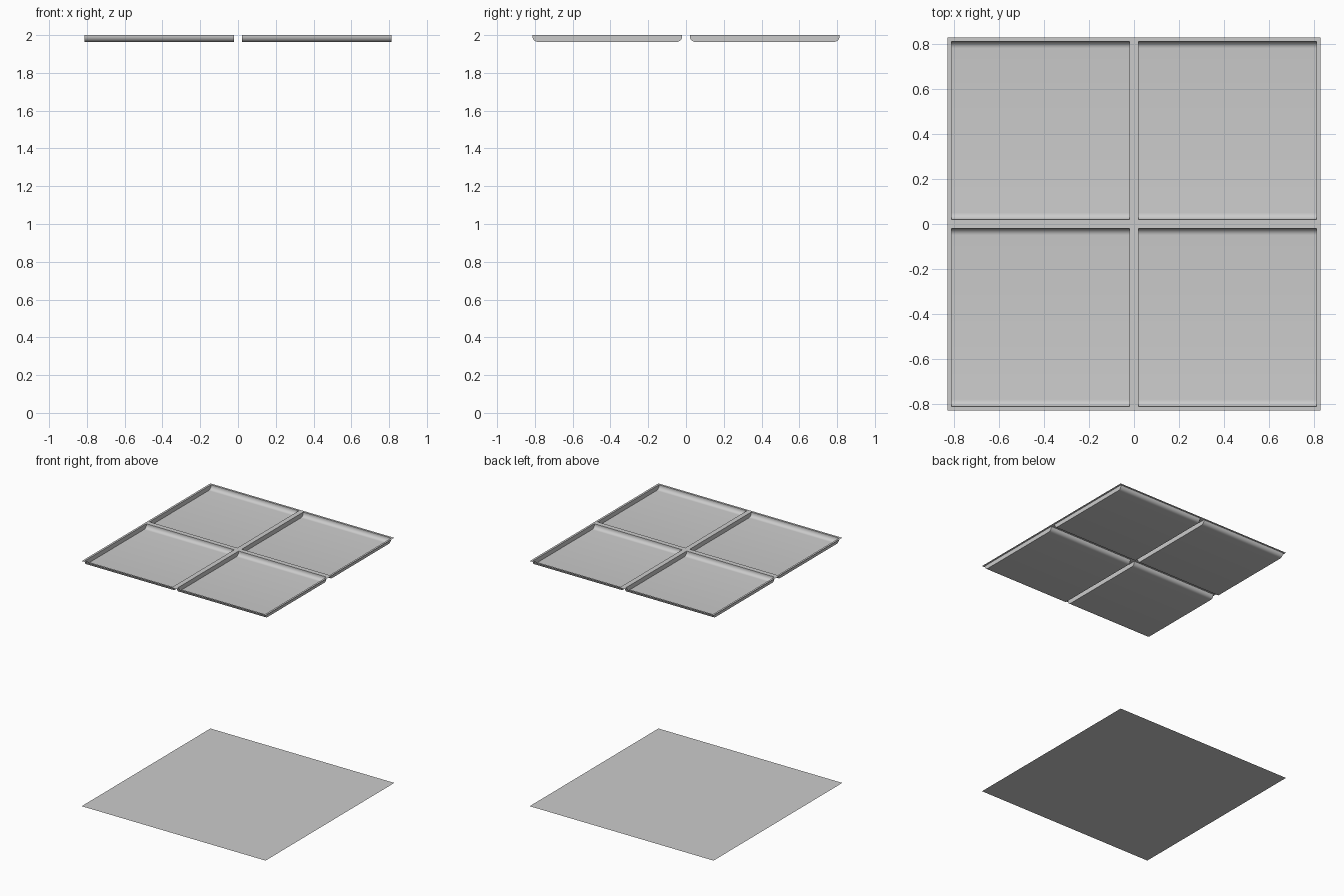
import bpy, bmesh, math

if "Cube" in bpy.data.objects:
    bpy.data.objects.remove(bpy.data.objects["Cube"])

HALF = 0.83            # outer half size of the panels
IN, OUT = 0.02, 0.813  # inner and outer limits of each tray opening
TOP, DEPTH, R = 2.0, 0.036, 0.03


def finish(name, bm, smooth=False):
    mesh = bpy.data.meshes.new(name)
    bm.to_mesh(mesh)
    bm.free()
    ob = bpy.data.objects.new(name, mesh)
    bpy.context.collection.objects.link(ob)
    if smooth:
        bpy.ops.object.select_all(action='DESELECT')
        ob.select_set(True)
        bpy.context.view_layer.objects.active = ob
        bpy.ops.object.shade_smooth_by_angle(angle=math.radians(35))
    return ob


# flat base panel on the floor
bm = bmesh.new()
bmesh.ops.create_grid(bm, x_segments=1, y_segments=1, size=HALF)
finish("base_panel", bm)

# thin top frame: a grid of strips with four square openings
bm = bmesh.new()
cuts = [-HALF, -OUT, -IN, IN, OUT, HALF]
rows = [[bm.verts.new((x, y, TOP)) for x in cuts] for y in cuts]
for j in range(5):
    for i in range(5):
        if i in (1, 3) and j in (1, 3):
            continue
        bm.faces.new((rows[j][i], rows[j][i + 1], rows[j + 1][i + 1], rows[j + 1][i]))
finish("top_frame", bm)


# open tray: rounded U profile along y, extruded in x, flat end walls
def tray(name, x0, x1, y0, y1):
    steps = 8
    arc = [math.pi / 2 * k / steps for k in range(steps + 1)]
    zc = TOP - DEPTH + R
    prof = [(y0, TOP)]
    prof += [(y0 + R - R * math.cos(a), zc - R * math.sin(a)) for a in arc]
    prof += [(y1 - R + R * math.cos(a), zc - R * math.sin(a)) for a in reversed(arc)]
    prof += [(y1, TOP)]
    bm = bmesh.new()
    left = [bm.verts.new((x0, y, z)) for y, z in prof]
    right = [bm.verts.new((x1, y, z)) for y, z in prof]
    for k in range(len(prof) - 1):
        bm.faces.new((left[k], right[k], right[k + 1], left[k + 1]))
    bm.faces.new(left)
    bm.faces.new(list(reversed(right)))
    finish(name, bm, smooth=True)


spans = {"low": (-OUT, -IN), "high": (IN, OUT)}
for nx, xs in spans.items():
    for ny, ys in spans.items():
        tray(f"tray_{nx}_x_{ny}_y", *xs, *ys)
